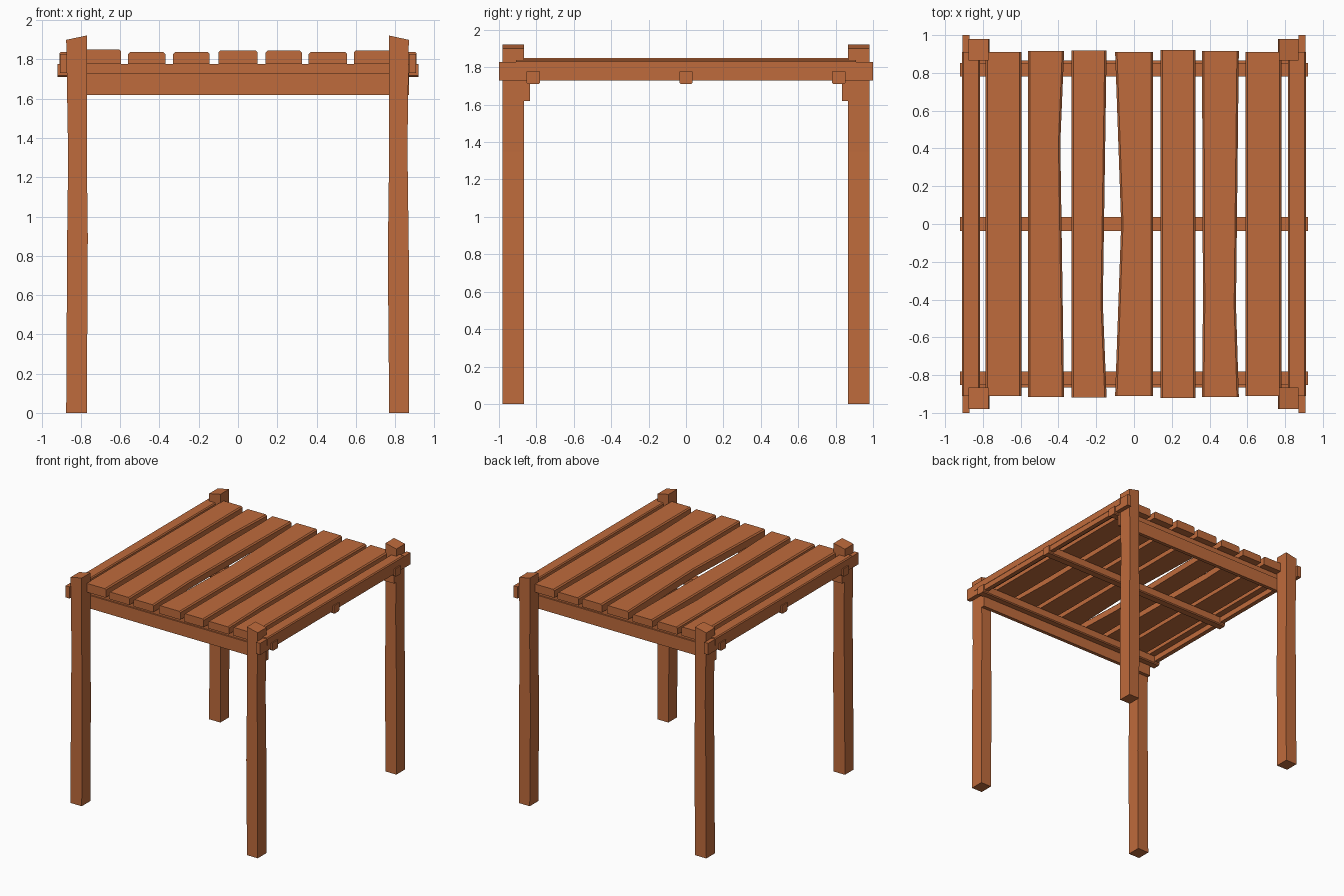
import bpy, bmesh

if "Cube" in bpy.data.objects:
    bpy.data.objects.remove(bpy.data.objects["Cube"])

wood = bpy.data.materials.new("wood")
wood.diffuse_color = (0.52, 0.147, 0.045, 1)
wood.use_nodes = True
wood.node_tree.nodes["Principled BSDF"].inputs["Base Color"].default_value = wood.diffuse_color


def timber(name, axis, sections, low, high, top_cut=0.0, bottom_cut=0.0):
    """Board along an axis; sections = (position, side_a, side_b), low/high = depth range."""
    bm = bmesh.new()
    rings = []
    for p, a, b in sections:
        prof = []
        for u, v, du, dv, c in ((a, low, 1, 1, bottom_cut), (b, low, -1, 1, bottom_cut),
                                (b, high, -1, -1, top_cut), (a, high, 1, -1, top_cut)):
            if c:
                pair = [(u, v + dv * c), (u + du * c, v)]
                prof += pair if du * dv > 0 else pair[::-1]
            else:
                prof.append((u, v))
        place = {"x": lambda u, v: (p, u, v), "y": lambda u, v: (u, p, v),
                 "z": lambda u, v: (u, v, p)}[axis]
        rings.append([bm.verts.new(place(u, v)) for u, v in prof])
    n = len(rings[0])
    for r, s in zip(rings, rings[1:]):
        for i in range(n):
            j = (i + 1) % n
            bm.faces.new((r[i], r[j], s[j], s[i]))
    bm.faces.new(rings[0][::-1])
    bm.faces.new(rings[-1])
    bmesh.ops.recalc_face_normals(bm, faces=bm.faces)
    mesh = bpy.data.meshes.new(name)
    bm.to_mesh(mesh)
    bm.free()
    mesh.materials.append(wood)
    obj = bpy.data.objects.new(name, mesh)
    bpy.context.collection.objects.link(obj)
    return obj


# corner posts, slightly crooked with sloping tops
left = [(0, -.875, -.77), (.9, -.87, -.765), (1.3, -.865, -.77), (1.91, -.875, -.77)]
right = [(0, .77, .87), (.8, .763, .87), (1.35, .77, .863), (1.91, .768, .87)]
for label, y0, y1 in (("front", -.98, -.865), ("back", .865, .98)):
    for side, secs in (("left", left), ("right", right)):
        post = timber(f"{label}_{side}_post", "z", secs, y0, y1)
        for v in post.data.vertices:
            if v.co.z > 1.8:
                v.co.z = 1.922 if abs(v.co.x) < .8 else 1.9

# cross beams and joists carrying the deck
for label, s in (("front", -1), ("back", 1)):
    timber(f"{label}_beam", "x", [(-.87, s * .85 - .015, s * .85 + .015),
                                  (.87, s * .85 - .015, s * .85 + .015)], 1.62, 1.73)
for label, y in (("front", -.817), ("middle", 0), ("back", .817)):
    timber(f"{label}_joist", "x", [(-.92, y - .036, y + .036), (.92, y - .036, y + .036)],
           1.71, 1.778, bottom_cut=.008)

# side rails and narrow edge planks
for label, s in (("left", -1), ("right", 1)):
    a, b = sorted((s * .87, s * .907))
    timber(f"{label}_rail", "y", [(-1, a, b), (1, a, b)], 1.73, 1.828)
    a, b = sorted((s * .815, s * .91))
    timber(f"{label}_edge_plank", "y", [(-.91, a, b), (.91, a, b)], 1.775, 1.838, top_cut=.008)

# roof planks: left edge, right edge, half length, top, optional narrowed section
planks = [
    (-.785, -.595, .91, 1.85, None),
    (-.56, -.37, .915, 1.838, (.43, -.56, -.39)),
    (-.33, -.145, .918, 1.838, (-.42, -.33, -.165)),
    (-.10, .10, .91, 1.845, (0, -.068, .10)),
    (.14, .325, .92, 1.845, None),
    (.36, .555, .915, 1.838, (-.43, .365, .54)),
    (.59, .78, .91, 1.845, None),
]
for i, (a, b, h, top, bend) in enumerate(planks):
    secs = [(-h, a, b)] + ([bend] if bend else []) + [(h, a, b)]
    timber(f"roof_plank_{i + 1}", "y", secs, 1.776, top, top_cut=.01)
